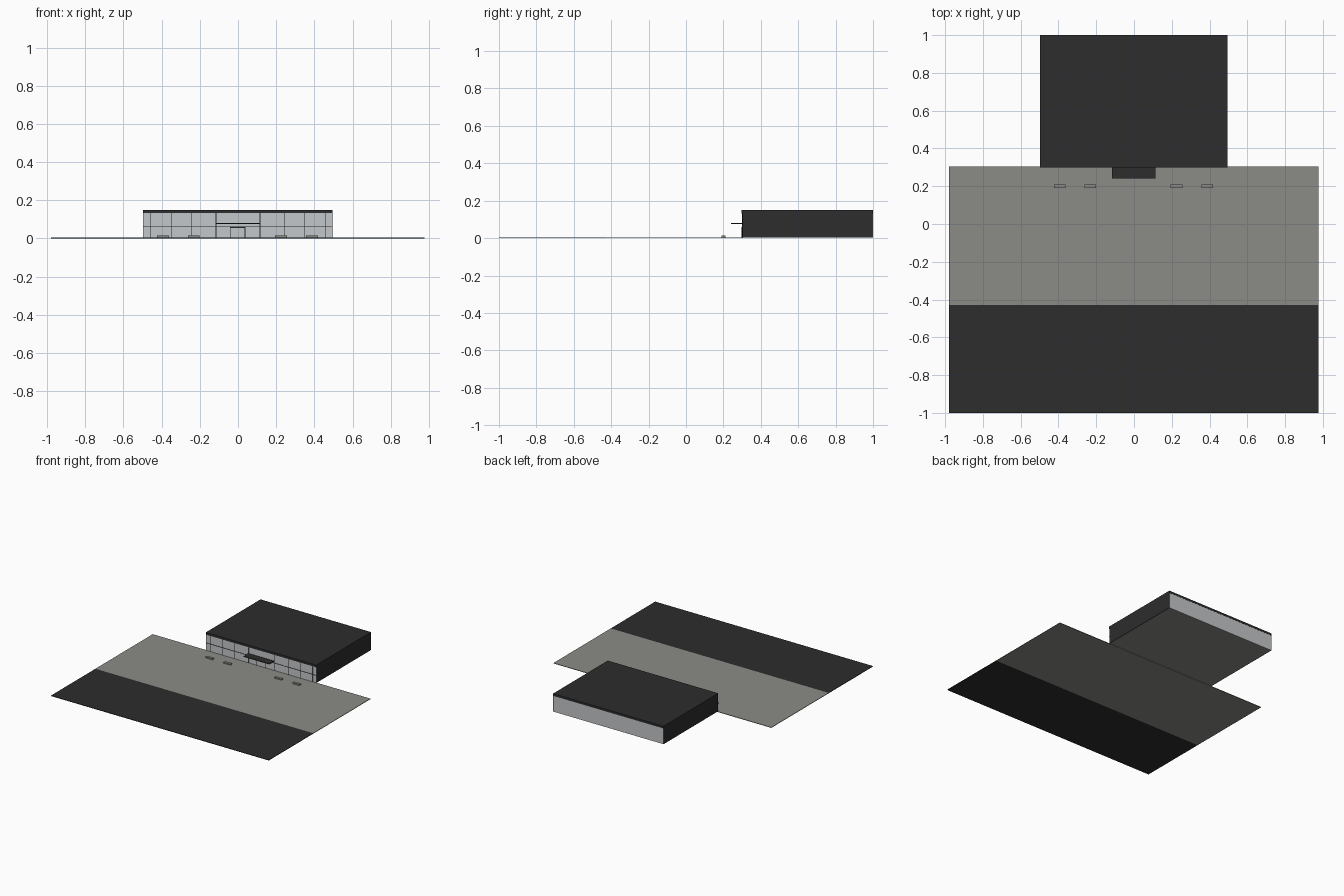
import bpy

cube = bpy.data.objects.get("Cube")
if cube:
    bpy.data.objects.remove(cube, do_unlink=True)


def material(name, color):
    m = bpy.data.materials.new(name)
    m.use_nodes = True
    m.diffuse_color = (*color, 1)
    m.node_tree.nodes["Principled BSDF"].inputs["Base Color"].default_value = (*color, 1)
    return m


asphalt = material("charcoal", (0.026, 0.026, 0.026))
concrete = material("concrete", (0.26, 0.26, 0.24))
glass = material("pale glass", (0.55, 0.57, 0.59))
frame = material("black frame", (0.015, 0.015, 0.016))


def box(name, mat, x0, x1, y0, y1, z0, z1):
    """Axis-aligned box given by its limits."""
    bpy.ops.mesh.primitive_cube_add(
        size=1, location=((x0 + x1) / 2, (y0 + y1) / 2, (z0 + z1) / 2))
    ob = bpy.context.object
    ob.name = name
    ob.scale = (x1 - x0, y1 - y0, z1 - z0)
    bpy.ops.object.transform_apply(location=False, rotation=False, scale=True)
    ob.data.materials.append(mat)
    return ob


# Ground
WEST, EAST, KERB = -0.98, 0.977, -0.43
box("road", asphalt, WEST, EAST, -1, KERB, 0, 0.004)
box("pavement", concrete, WEST, EAST, KERB, 0.305, 0, 0.004)

# Building shell
LEFT, RIGHT, FRONT, BACK = -0.498, 0.494, 0.302, 0.998
FLOOR, EAVES, TOP = 0.004, 0.132, 0.15
box("floor", concrete, LEFT + 0.004, RIGHT - 0.004, FRONT + 0.002, BACK - 0.002, FLOOR, FLOOR + 0.004)
box("right_wall", asphalt, LEFT, LEFT + 0.004, FRONT, BACK, FLOOR, EAVES)
box("left_wall", asphalt, RIGHT - 0.004, RIGHT, FRONT, BACK, FLOOR, EAVES)
box("front_glazing", glass, LEFT + 0.001, RIGHT - 0.001, FRONT - 0.001, FRONT + 0.004, FLOOR, EAVES)
box("back_wall", glass, LEFT + 0.001, RIGHT - 0.001, BACK - 0.004, BACK + 0.001, FLOOR, EAVES)
box("roof", asphalt, LEFT, RIGHT, FRONT - 0.004, 1, EAVES, TOP)

# Glazing bars
BAR = 0.002
for i, x in enumerate((0.46, 0.35, 0.245, 0.115)):
    for side, s in (("left", 1), ("right", -1)):
        box(f"{side}_mullion_{i + 1}", frame, s * x - BAR, s * x + BAR,
            FRONT - 0.003, FRONT, FLOOR, EAVES)
box("transom", frame, LEFT, RIGHT, FRONT - 0.003, FRONT, 0.063, 0.066)

# Entrance with canopy
box("door_lintel", frame, -0.042, 0.038, FRONT - 0.004, FRONT, 0.055, 0.059)
for side, x in (("right", -0.04), ("left", 0.036)):
    box(f"{side}_door_jamb", frame, x - BAR, x + BAR, FRONT - 0.004, FRONT, FLOOR, 0.057)
box("canopy", asphalt, -0.117, 0.113, 0.24, FRONT, 0.075, 0.081)

# Benches on the pavement
for i, x in enumerate((-0.393, -0.232, 0.225, 0.388)):
    box(f"bench_{i + 1}", concrete, x - 0.031, x + 0.031, 0.19, 0.21, 0.004, 0.014)
